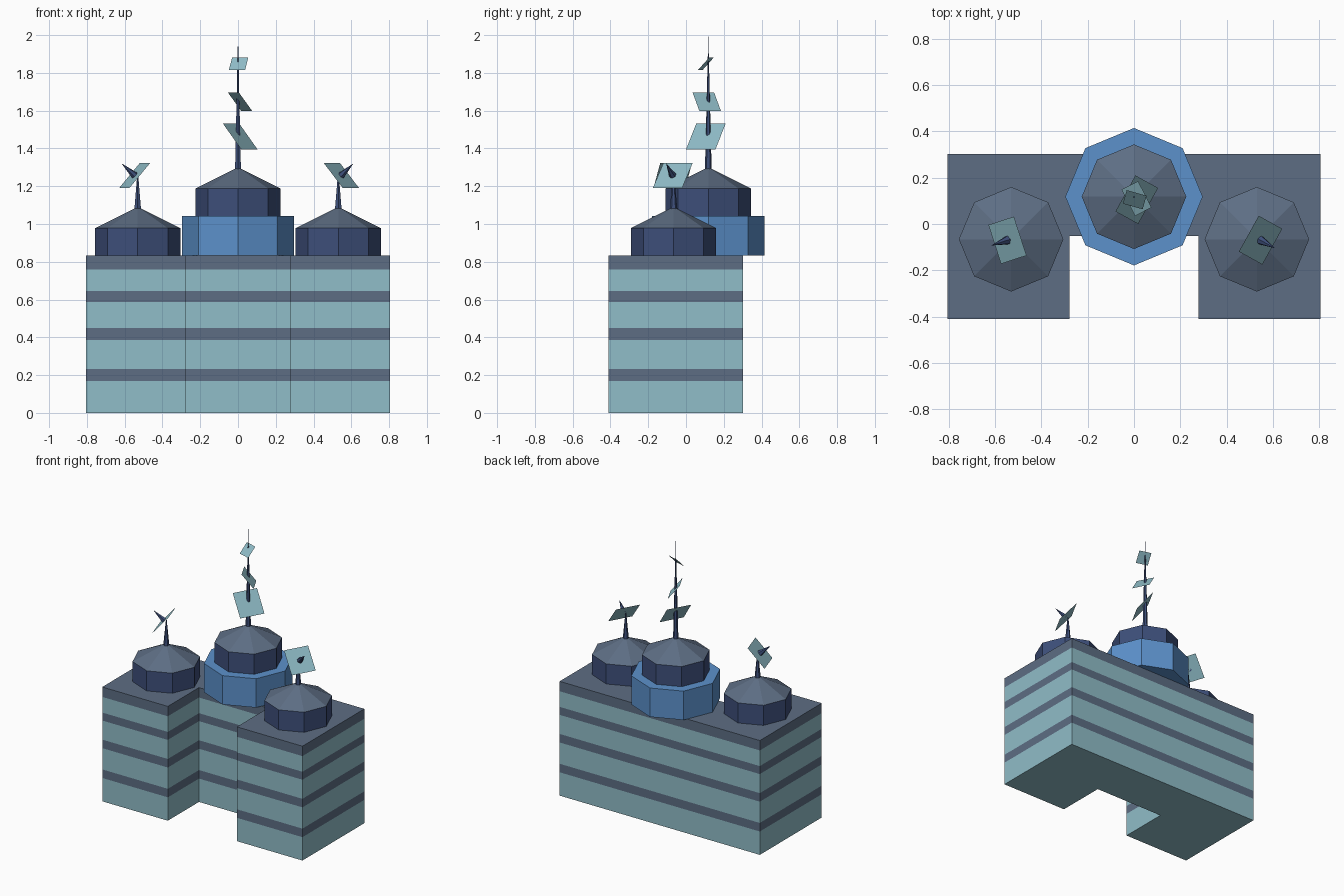
import bpy, bmesh
from math import radians
from mathutils import Matrix, Vector

if "Cube" in bpy.data.objects:
    bpy.data.objects.remove(bpy.data.objects["Cube"])


def material(name, rgb):
    m = bpy.data.materials.new(name)
    m.diffuse_color = (*rgb, 1)
    m.use_nodes = True
    m.node_tree.nodes["Principled BSDF"].inputs["Base Color"].default_value = m.diffuse_color
    return m


GLASS = material("pale_glass", (0.28, 0.51, 0.58))
SLATE = material("slate", (0.11, 0.155, 0.23))
BLUE = material("bright_blue", (0.107, 0.285, 0.60))
NAVY = material("navy", (0.047, 0.078, 0.195))


def finish(name, bm, *mats):
    me = bpy.data.meshes.new(name)
    bm.to_mesh(me)
    bm.free()
    for m in mats:
        me.materials.append(m)
    ob = bpy.data.objects.new(name, me)
    bpy.context.collection.objects.link(ob)
    return ob


def cone(name, base, height, r1, r2, mat, sides=8, direction=(0, 0, 1)):
    """Faceted cylinder or cone starting at base and running along direction."""
    bm = bmesh.new()
    turn = Vector(direction).to_track_quat('Z', 'Y').to_matrix().to_4x4()
    place = Matrix.Translation(base) @ turn @ Matrix.Translation((0, 0, height / 2))
    bmesh.ops.create_cone(bm, cap_ends=True, segments=sides, radius1=r1,
                          radius2=r2, depth=height, matrix=place)
    return finish(name, bm, mat)


def panel(name, centre, size, heading, slope=49):
    """Thin square sheet falling away towards heading; returns its upward normal."""
    rot = Matrix.Rotation(radians(heading), 4, 'Z') @ Matrix.Rotation(radians(slope), 4, 'Y')
    bm = bmesh.new()
    bmesh.ops.create_grid(bm, x_segments=1, y_segments=1, size=size / 2,
                          matrix=Matrix.Translation(centre) @ rot)
    finish(name, bm, GLASS)
    return rot @ Vector((0, 0, 1))


# U-shaped block, stacked in alternating glass and slate storeys
plan = [(-0.806, -0.41), (-0.278, -0.41), (-0.278, -0.052), (0.278, -0.052),
        (0.278, -0.41), (0.806, -0.41), (0.806, 0.302), (-0.806, 0.302)]
levels = [0, 0.17, 0.232, 0.387, 0.449, 0.588, 0.646, 0.76, 0.832]
bm = bmesh.new()
rings = [[bm.verts.new((x, y, z)) for x, y in plan] for z in levels]
for k, (lo, hi) in enumerate(zip(rings, rings[1:])):
    for i in range(len(plan)):
        j = (i + 1) % len(plan)
        bm.faces.new((lo[i], lo[j], hi[j], hi[i])).material_index = k % 2
bm.faces.new(rings[0][::-1])
bm.faces.new(rings[-1]).material_index = 1
finish("building_block", bm, GLASS, SLATE)


# Octagonal turret: drum with a low pointed roof
def turret(name, x, y, z):
    cone(name + "_drum", (x, y, z), 0.146, 0.226, 0.226, NAVY)
    cone(name + "_roof", (x, y, z + 0.146), 0.113, 0.226, 0, SLATE)


# Central tower and stepped spire
cone("central_drum", (0, 0.118, 0.832), 0.21, 0.297, 0.297, BLUE)
turret("central_turret", 0, 0.118, 1.042)
cone("central_spire", (0, 0.118, 1.28), 0.72, 0.018, 0, NAVY, 6)

# Tilted sheets along the spire
panel("spire_panel_low", (0.012, 0.105, 1.463), 0.178, -29, 51)
panel("spire_panel_mid", (0.011, 0.110, 1.647), 0.128, 27, 51)
panel("spire_panel_top", (0.003, 0.105, 1.848), 0.089, 254, 47)

# Side turrets with a mast, a square dish and its feed spike
for side, x, heading in (("left", -1, 198), ("right", 1, -29)):
    turret(side + "_turret", 0.531 * x, -0.066, 0.832)
    cone(side + "_mast", (0.531 * x, -0.066, 1.07), 0.19, 0.021, 0.003, NAVY, 6)
    centre = Vector((0.547 * x, -0.070, 1.257))
    normal = panel(side + "_dish", centre, 0.177, heading)
    cone(side + "_dish_spike", centre, 0.097, 0.02, 0, NAVY, 6, normal)
